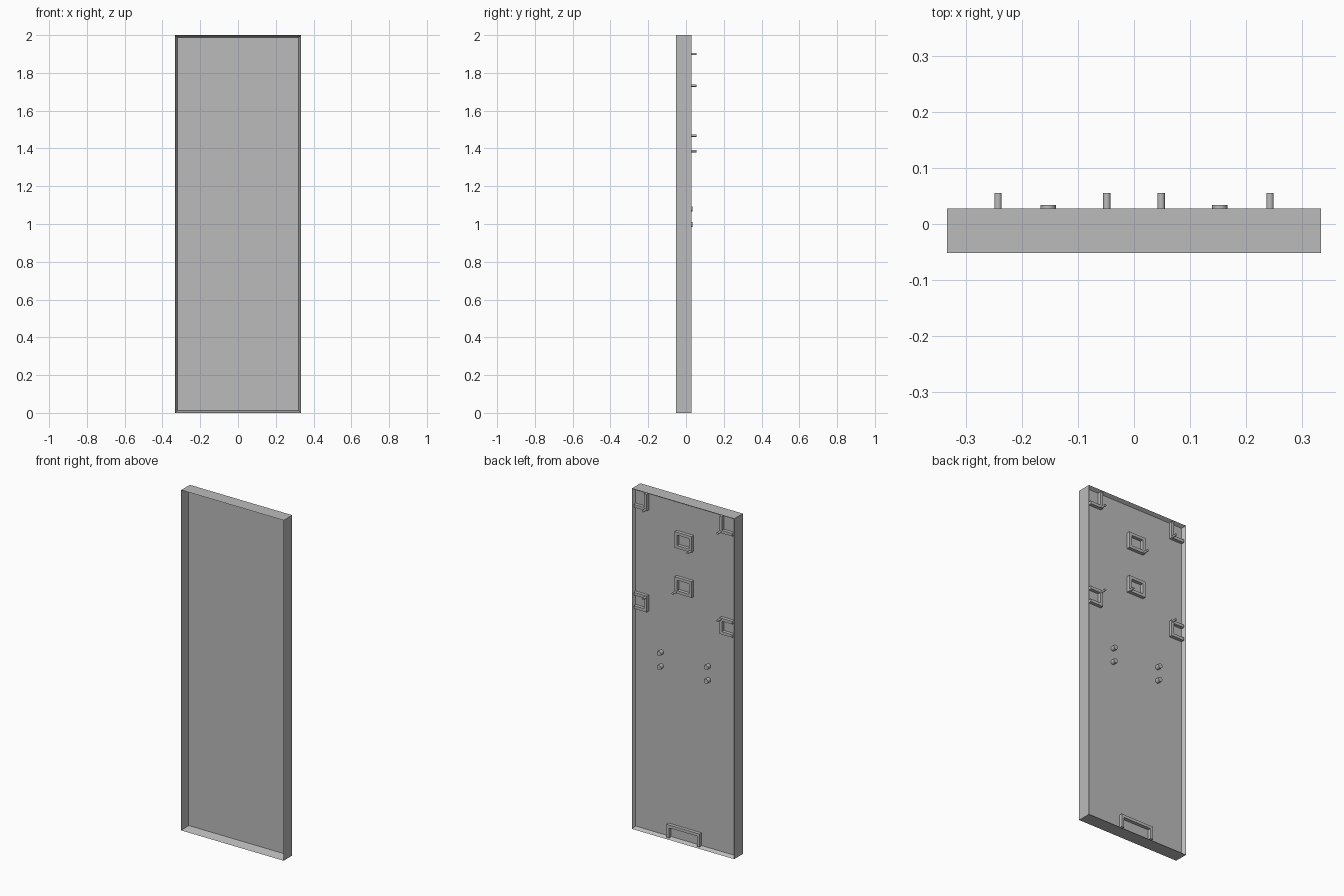
import bpy, bmesh, math
from mathutils import Matrix, Vector

cube = bpy.data.objects.get("Cube")
if cube:
    bpy.data.objects.remove(cube, do_unlink=True)

W, H = 0.333, 2.0              # half width, height
FRONT, BACK = -0.052, 0.028    # outer faces
RIM = 0.0167                   # wall thickness
FLOOR = 0.008                  # rear floor level
PIN_TIP, PEG_TIP = 0.055, 0.034

grey = bpy.data.materials.new("grey_plastic")
grey.use_nodes = True
colour = (0.5, 0.5, 0.5, 1)
grey.diffuse_color = colour
grey.node_tree.nodes["Principled BSDF"].inputs["Base Color"].default_value = colour


def finish(bm, name):
    mesh = bpy.data.meshes.new(name)
    bmesh.ops.recalc_face_normals(bm, faces=bm.faces)
    bm.to_mesh(mesh)
    bm.free()
    mesh.materials.append(grey)
    obj = bpy.data.objects.new(name, mesh)
    bpy.context.collection.objects.link(obj)
    return obj


def add_box(bm, x0, x1, y0, y1, z0, z1):
    centre = Vector((x0 + x1, y0 + y1, z0 + z1)) / 2
    size = Matrix.Diagonal((x1 - x0, y1 - y0, z1 - z0, 1))
    bmesh.ops.create_cube(bm, size=1, matrix=Matrix.Translation(centre) @ size)


def frame(name, x0, x1, z0, z1, sides):
    """Raised frame on the rear floor, made of the listed bars."""
    bm = bmesh.new()
    bars = {"low_x": (x0, x0 + RIM, z0, z1), "high_x": (x1 - RIM, x1, z0, z1),
            "bottom": (x0, x1, z0, z0 + RIM), "top": (x0, x1, z1 - RIM, z1)}
    for side in sides:
        a, b, c, d = bars[side]
        add_box(bm, a, b, FLOOR - 0.002, BACK - 0.0003, c, d)
    return finish(bm, name)


def rod(name, x, z, radius, tip):
    """Round rod standing out of the rear floor."""
    bm = bmesh.new()
    start = FLOOR - 0.002
    place = Matrix.Translation((x, (start + tip) / 2, z)) @ Matrix.Rotation(math.pi / 2, 4, "X")
    bmesh.ops.create_cone(bm, cap_ends=True, segments=24, radius1=radius,
                          radius2=radius, depth=tip - start, matrix=place)
    obj = finish(bm, name)
    for face in obj.data.polygons:
        face.use_smooth = len(face.vertices) == 4


# Panel with a deep front tray and a shallow rear tray
bm = bmesh.new()
add_box(bm, -W, W, FRONT, BACK, 0, H)
bm.normal_update()
for direction, depth in ((-1, 0.053), (1, BACK - FLOOR)):
    face = next(f for f in bm.faces if f.normal.y * direction > 0.9)
    bmesh.ops.inset_individual(bm, faces=[face], thickness=RIM, depth=0)
    bmesh.ops.translate(bm, verts=face.verts, vec=(0, -direction * depth, 0))
finish(bm, "panel")

# Edge clips with their pins and the mounting pegs, mirrored left and right
for side, label in ((1, "left"), (-1, "right")):
    x0, x1 = sorted((side * 0.236, side * 0.32))
    inner = "low_x" if side > 0 else "high_x"
    frame("upper_clip_" + label, x0, x1, 1.893, 1.99, (inner, "bottom"))
    frame("middle_clip_" + label, x0, x1, 1.298, 1.393, (inner, "bottom", "top"))
    rod("upper_pin_" + label, side * 0.2425, 1.9, 0.0065, PIN_TIP)
    rod("middle_pin_" + label, side * 0.2425, 1.386, 0.0065, PIN_TIP)
    for z, row in ((1.08, "upper"), (0.998, "lower")):
        rod(row + "_peg_" + label, side * 0.153, z, 0.0135, PEG_TIP)

# Central clips with pins at opposite corners
ring = ("low_x", "high_x", "bottom", "top")
for name, z, side in (("upper_centre", 1.733, -1), ("lower_centre", 1.468, 1)):
    frame(name + "_clip", -0.055, 0.055, z - 0.007, z + 0.088, ring)
    rod(name + "_pin", side * 0.0485, z, 0.0065, PIN_TIP)

# Bracket standing on the bottom rim
frame("bottom_bracket", -0.107, 0.107, 0.01, 0.087, ("low_x", "high_x", "top"))
